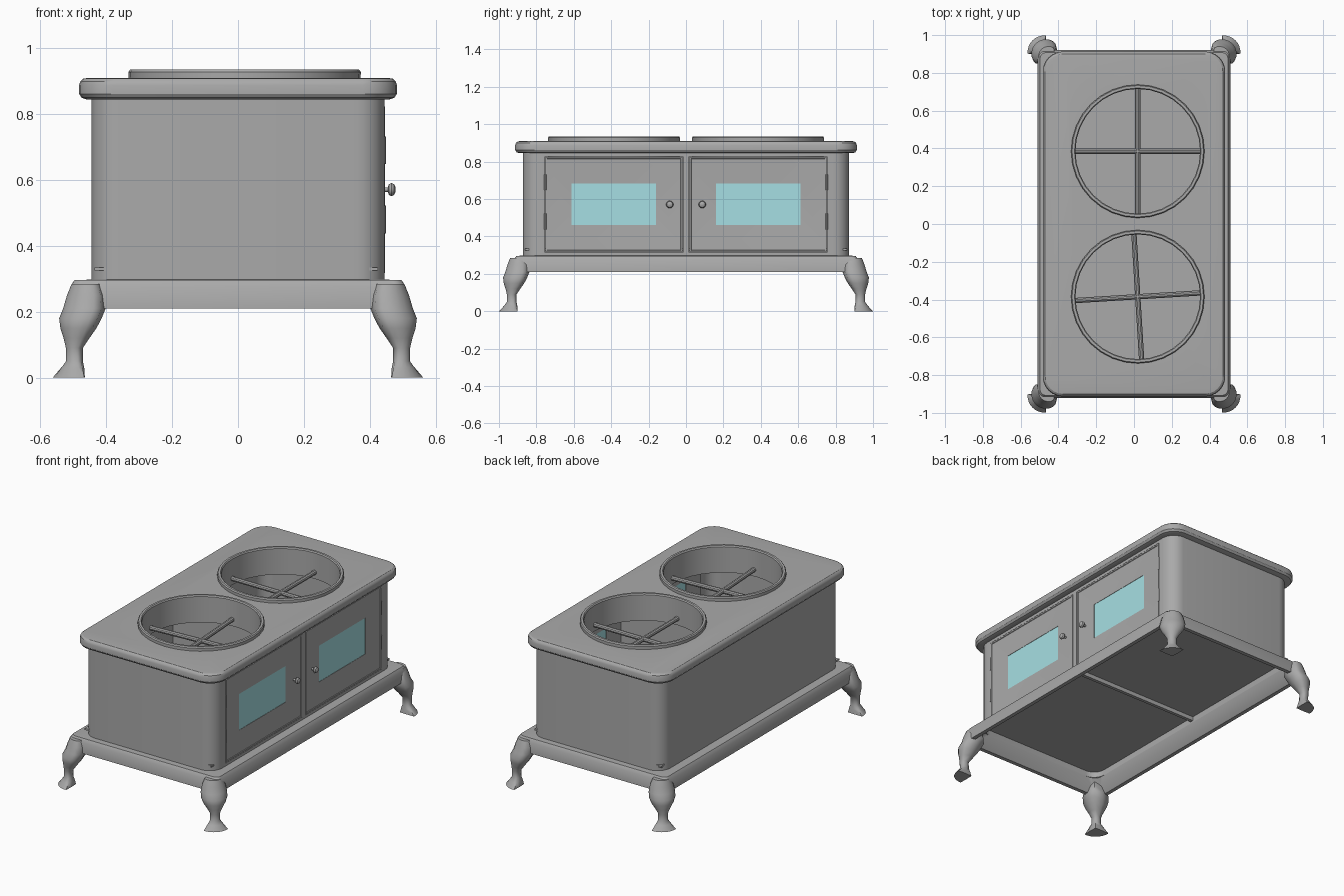
import bpy, bmesh, math
from mathutils import Vector

if "Cube" in bpy.data.objects:
    bpy.data.objects.remove(bpy.data.objects["Cube"])

def material(name, rgb):
    m = bpy.data.materials.new(name)
    m.diffuse_color = (*rgb, 1)
    m.use_nodes = True
    m.node_tree.nodes["Principled BSDF"].inputs["Base Color"].default_value = m.diffuse_color
    return m

iron = material("dark_iron", (.40, .40, .40))
glass = material("window_glass", (.38, .74, .77))

def smooth(ob, angle=35):
    bpy.ops.object.select_all(action='DESELECT')
    bpy.context.view_layer.objects.active = ob
    ob.select_set(True)
    bpy.ops.object.shade_smooth_by_angle(angle=math.radians(angle))

def loft(name, rings, closed=False, angle=35, mat=iron):
    """Skin equal-length point rings; close into a tube wall or cap the ends."""
    bm = bmesh.new()
    vs = [[bm.verts.new(p) for p in r] for r in rings]
    n = len(vs[0])
    for a, b in list(zip(vs, vs[1:])) + ([(vs[-1], vs[0])] if closed else []):
        for i in range(n):
            j = (i + 1) % n
            bm.faces.new((a[i], a[j], b[j], b[i]))
    if not closed:
        bm.faces.new(vs[0])
        bm.faces.new(vs[-1])
    bmesh.ops.recalc_face_normals(bm, faces=bm.faces)
    me = bpy.data.meshes.new(name)
    bm.to_mesh(me)
    bm.free()
    me.materials.append(mat)
    ob = bpy.data.objects.new(name, me)
    bpy.context.collection.objects.link(ob)
    smooth(ob, angle)
    return ob

def rrect(hx, hy, r, z, seg=6):
    pts = []
    for k, (sx, sy) in enumerate(((1, 1), (-1, 1), (-1, -1), (1, -1))):
        for i in range(seg + 1):
            a = math.pi / 2 * (k + i / seg)
            pts.append((sx * (hx - r) + r * math.cos(a), sy * (hy - r) + r * math.sin(a), z))
    return pts

def circle(cx, cy, r, z, n=32):
    return [(cx + r * math.cos(2 * math.pi * i / n), cy + r * math.sin(2 * math.pi * i / n), z) for i in range(n)]

def rect_x(cy, cz, hy, hz, x):
    return [(x, cy + a * hy, cz + b * hz) for a, b in ((1, 1), (-1, 1), (-1, -1), (1, -1))]

def rod(name, p, q, r, n=10):
    p, q = Vector(p), Vector(q)
    rot = (q - p).to_track_quat('Z', 'Y').to_matrix()
    return loft(name, [[e + rot @ Vector(c) for c in circle(0, 0, r, 0, n)] for e in (p, q)])

def box(name, x0, x1, y0, y1, z0, z1, mat=iron):
    cy, cz, hy, hz = (y0 + y1) / 2, (z0 + z1) / 2, (y1 - y0) / 2, (z1 - z0) / 2
    return loft(name, [rect_x(cy, cz, hy, hz, x) for x in (x0, x1)], mat=mat)

def cut(ob, cutter):
    m = ob.modifiers.new("cut", 'BOOLEAN')
    m.operation, m.solver, m.object = 'DIFFERENCE', 'EXACT', cutter
    bpy.context.view_layer.objects.active = ob
    bpy.ops.object.modifier_apply(modifier=m.name)
    bpy.data.objects.remove(cutter)

# hollow base skirt, sloping inward to the body
loft("base_skirt", [rrect(*p) for p in (
    (.512, .922, .03, .21), (.510, .920, .03, .275), (.497, .907, .03, .296), (.435, .862, .06, .298),
    (.435, .862, .06, .288), (.488, .898, .03, .21))], closed=True)

# body shell
body = loft("body_shell", [rrect(*p) for p in (
    (.445, .872, .085, .29), (.445, .872, .085, .85), (.435, .862, .075, .85), (.435, .862, .075, .29))], closed=True)

# top plate with rounded edge
top = loft("top_plate", [rrect(*p) for p in (
    (.46, .89, .09, .845), (.475, .905, .10, .85), (.483, .913, .105, .862), (.483, .913, .105, .888),
    (.479, .909, .10, .900), (.470, .900, .095, .908), (.455, .885, .09, .910))])

# divider between the two ovens
box("oven_divider", -.436, .436, -.01, .01, .300, .846)

CX, BY, DY, DZ = .02, .385, .386, .571
for s, side in ((-1, "left"), (1, "right")):
    # burner opening, ring and cross bars
    cy = s * BY
    cut(top, loft("cutter", [circle(CX, cy, .344, z) for z in (.8, 1)]))
    loft(side + "_burner_ring", [circle(CX, cy, r, z) for r, z in (
        (.348, .77), (.353, .928), (.348, .935), (.335, .935), (.330, .928), (.330, .77))], closed=True)
    for k in (0, 1):
        a = k * math.pi / 2 + (math.radians(3.5) if s < 0 else 0)
        d = Vector((math.cos(a), math.sin(a), 0)) * .336
        c = Vector((CX, cy, .81))
        rod(f"{side}_grate_bar_{k}", c - d, c + d, .014)

    # oven floor reaching the body walls
    y0, y1 = sorted((s * .01, s * .862))
    box(side + "_oven_floor", -.436, .425, y0, y1, .325, .335)

    # door set into the body, panel sloping to the window
    y = s * DY
    cut(body, box("cutter", .38, .5, y - .369, y + .369, DZ - .256, DZ + .256))
    loft(side + "_door", [rect_x(y, DZ, *p) for p in (
        (.366, .253, .428), (.366, .253, .447), (.358, .245, .447), (.356, .243, .444),
        (.225, .111, .436), (.225, .111, .428))], closed=True, angle=20)
    box(side + "_window", .430, .434, y - .226, y + .226, DZ - .112, DZ + .112, glass)

    # knob and hinges
    ky = s * .087
    prof = ((.007, .44), (.007, .455), (.016, .458), (.020, .466), (.016, .474), (.006, .479))
    loft(side + "_knob", [[(x, ky + p[0], DZ + p[1]) for p in circle(0, 0, r, 0, 12)] for r, x in prof])
    for hz, pos in ((.69, "upper"), (.48, "lower")):
        rod(f"{side}_{pos}_hinge", (.441, s * .752, hz - .042), (.441, s * .752, hz + .042), .008)

# sharp edges renewed after cutting
smooth(top, 30)
smooth(body, 35)

def leg_section(c, r, q, z):
    """Blend from a disc (q=0) to a quarter disc with its corner inward (q=1)."""
    pts = []
    for i in range(9):
        t, a = math.pi / 16 * i, math.pi * (i / 8 - .25)
        pts.append((math.cos(a), math.sin(a), 2 * math.cos(t) - 1, 2 * math.sin(t) - 1))
    for i, w in ((1, (-1, 0)), (2, (-1, -1)), (3, (0, -1))):
        a = math.pi * (.75 + i / 4)
        pts.append((math.cos(a), math.sin(a), *w))
    return [(c + r * (u + q * (m - u)), c + .435 + r * (v + q * (n - v)), z) for u, v, m, n in pts]

# curved legs at the four corners: (height, centre, half width, quarter blend)
LEG = ((.285, .462, .045, .3), (.25, .464, .058, .3), (.21, .468, .066, .3), (.18, .480, .066, .3),
       (.15, .486, .056, .3), (.12, .491, .040, .2), (.09, .497, .026, .1), (.05, .497, .026, .2),
       (.03, .503, .036, .5), (0, .515, .050, .9))
for sx in (-1, 1):
    for sy in (-1, 1):
        nm = ("front" if sy < 0 else "back") + ("_left" if sx < 0 else "_right")
        loft(nm + "_leg", [[(sx * p[0], sy * p[1], z) for p in leg_section(c, r, q, z)] for z, c, r, q in LEG], angle=55)
